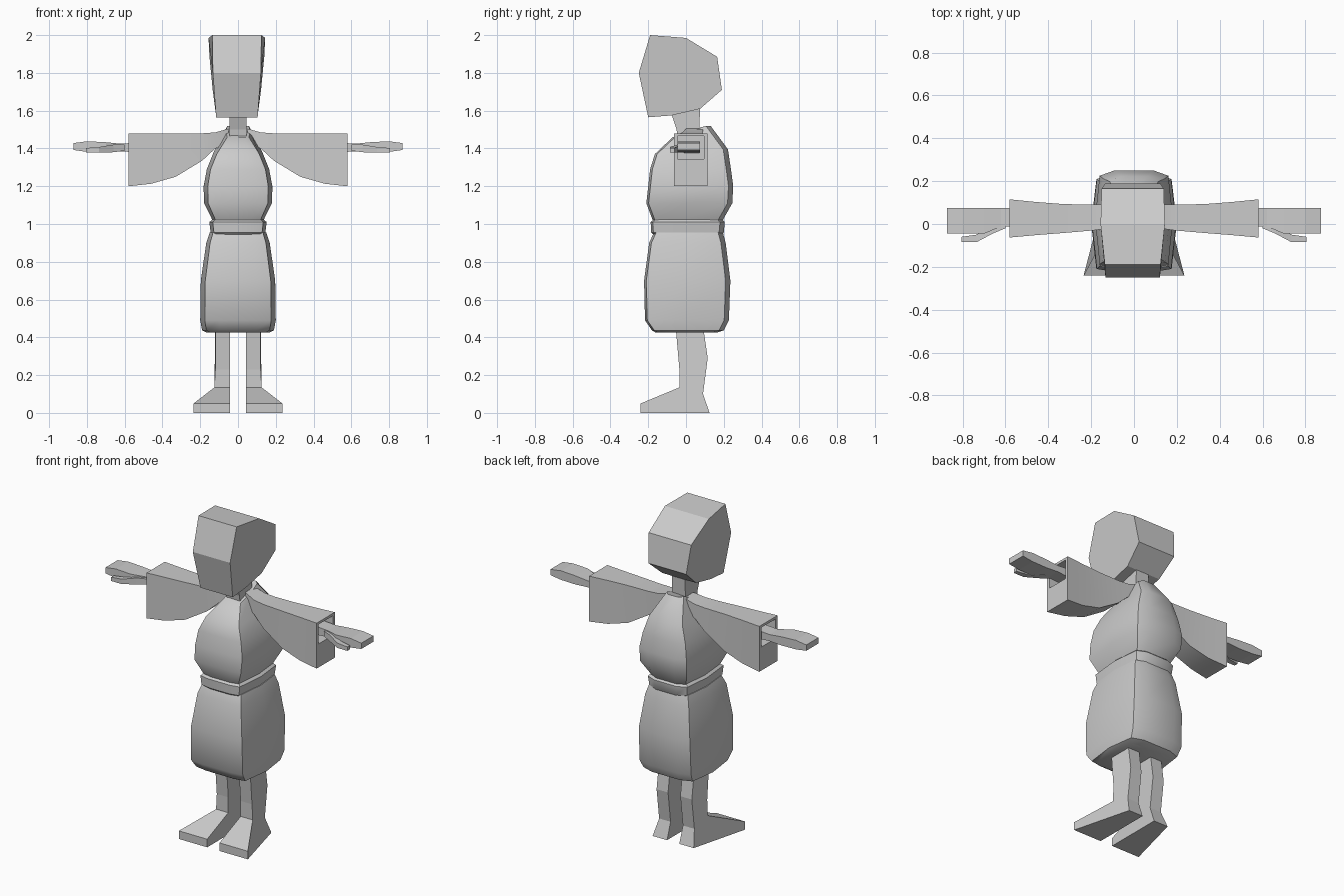
import bpy, bmesh

if "Cube" in bpy.data.objects:
    bpy.data.objects.remove(bpy.data.objects["Cube"])


def make(name, rings, mirror=False, smooth=None):
    """Skin a stack of rings with equal point counts and cap both ends."""
    bm = bmesh.new()
    loops = [[bm.verts.new(p) for p in r] for r in rings]
    n = len(loops[0])
    for a, b in zip(loops, loops[1:]):
        for i in range(n):
            j = (i + 1) % n
            bm.faces.new((a[i], a[j], b[j], b[i]))
    bm.faces.new(loops[0])
    bm.faces.new(loops[-1])
    bmesh.ops.recalc_face_normals(bm, faces=bm.faces[:])
    me = bpy.data.meshes.new(name)
    bm.to_mesh(me)
    bm.free()
    ob = bpy.data.objects.new(name, me)
    bpy.context.collection.objects.link(ob)
    bpy.ops.object.select_all(action='DESELECT')
    bpy.context.view_layer.objects.active = ob
    ob.select_set(True)
    if smooth:
        bpy.ops.object.shade_smooth_by_angle(angle=smooth)
    if mirror:
        ob.modifiers.new("Mirror", 'MIRROR')
    return ob


def body_ring(w, yf, yb, zf, zb=None):
    """Rounded rectangle with crisp corners, may tilt from front to back."""
    zb = zf if zb is None else zb
    zm, ym = (zf + zb) / 2, (yf + yb) / 2
    half = [(.5 * w, yf, zf), (.88 * w, yf + .012, zf), (w, ym, zm),
            (.88 * w, yb - .025, zb), (.5 * w, yb, zb)]
    return half + [(-x, y, z) for x, y, z in reversed(half)]


def x_ring(x, y0, y1, z0, z1):
    return [(x, y0, z0), (x, y1, z0), (x, y1, z1), (x, y0, z1)]


def z_ring(z, x, y0, y1):
    return [(-x, y0, z), (x, y0, z), (x, y1, z), (-x, y1, z)]


# Head: side profile (y, z, half width) spanned across x
head = [(-.19, 2.0, .13), (0, 1.985, .15), (.165, 1.885, .145), (.19, 1.71, .128),
        (.075, 1.61, .115), (-.075, 1.575, .11), (-.2, 1.565, .11), (-.25, 1.80, .127)]
make("head", [[(s * w - .006, y, z) for y, z, w in head] for s in (-1, 1)])

# Neck
make("neck", [z_ring(1.42, .045, -.04, .07), z_ring(1.5, .045, -.05, .07),
              z_ring(1.62, .045, -.09, .075)])

# Upper garment, with a collar line falling to the front
make("torso", [body_ring(*r) for r in (
    (.13, -.165, .185, 1.0), (.14, -.18, .2, 1.03), (.18, -.21, .245, 1.11),
    (.182, -.2, .25, 1.2), (.165, -.19, .238, 1.29), (.128, -.165, .222, 1.37, 1.395),
    (.065, -.07, .13, 1.46, 1.52))], smooth=.7)

# Belt
make("belt", [body_ring(*r) for r in (
    (.125, -.17, .19, .94), (.145, -.185, .2, .955),
    (.152, -.187, .205, 1.01), (.135, -.17, .19, 1.025))], smooth=.6)

# Skirt
make("skirt", [body_ring(*r) for r in (
    (.165, -.16, .165, .425), (.19, -.18, .2, .437), (.2, -.217, .227, .49),
    (.197, -.222, .235, .7), (.168, -.195, .21, .9), (.15, -.17, .195, .955))], smooth=.7)

# Legs: side profile spanned between inner and outer x
leg = [(-.055, .46, .12), (-.035, .23, .12), (-.035, .135, .125), (-.24, .05, .235),
       (-.24, 0, .235), (.125, 0, .14), (.09, .1, .12), (.115, .29, .12), (.09, .46, .12)]
make("leg_and_foot", [[(.042, y, z) for y, z, w in leg],
                      [(w, y, z) for y, z, w in leg]], mirror=True)

# Wide sleeves with a recessed cuff opening
sleeve = make("sleeve", [x_ring(*r) for r in (
    (.05, .0, .09, 1.42, 1.505), (.12, -.02, .09, 1.40, 1.485),
    (.19, -.03, .09, 1.335, 1.48), (.33, -.042, .093, 1.25, 1.48),
    (.46, -.052, .103, 1.213, 1.48), (.58, -.063, .115, 1.2, 1.48))], smooth=.5)
cutter = make("cuff_cutter", [x_ring(.5, -.045, .095, 1.345, 1.465),
                              x_ring(.7, -.045, .095, 1.345, 1.465)])
cutter.hide_render = True
bpy.context.view_layer.objects.active = sleeve
cut = sleeve.modifiers.new("Cuff", 'BOOLEAN')
cut.object, cut.solver = cutter, 'EXACT'
bpy.ops.object.modifier_move_to_index(modifier=cut.name, index=0)
bpy.ops.object.modifier_apply(modifier=cut.name)
bpy.data.objects.remove(cutter)
sleeve.modifiers.new("Mirror", 'MIRROR')

# Hands and thumbs
make("hand", [x_ring(*r) for r in (
    (.48, -.01, .072, 1.375, 1.435), (.62, -.012, .074, 1.385, 1.425),
    (.7, -.045, .074, 1.38, 1.433), (.8, -.045, .074, 1.382, 1.438),
    (.872, -.045, .074, 1.392, 1.428))], mirror=True)
make("thumb", [x_ring(*r) for r in (
    (.6, -.02, .02, 1.388, 1.42), (.66, -.045, -.005, 1.38, 1.42),
    (.735, -.085, -.05, 1.378, 1.408), (.805, -.085, -.06, 1.378, 1.402))], mirror=True)
